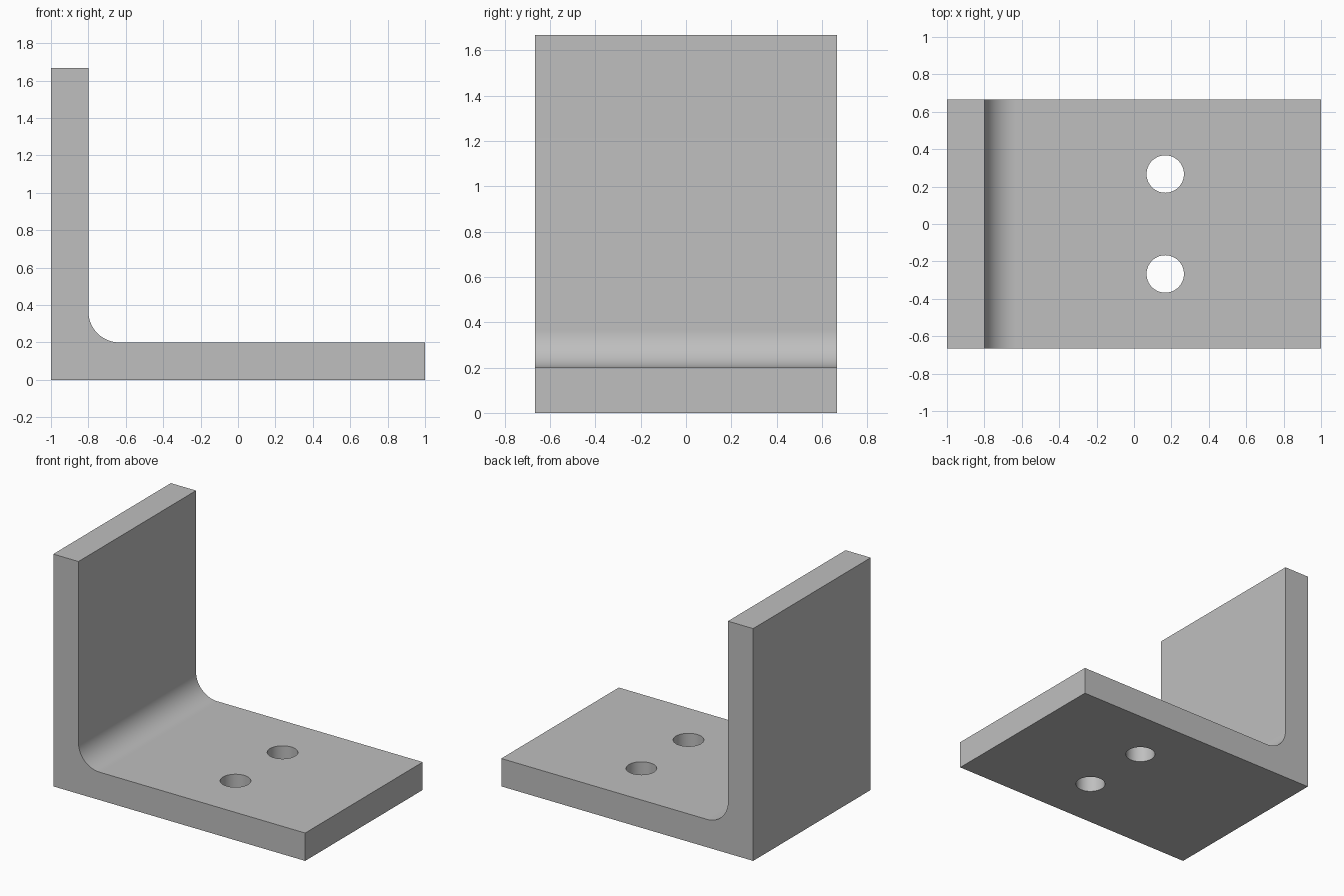
import bpy, bmesh, math
from mathutils import Matrix

cube = bpy.data.objects.get("Cube")
if cube:
    bpy.data.objects.remove(cube, do_unlink=True)

WIDTH, HEIGHT, THICK, FILLET = 1.333, 1.667, 0.2, 0.167
HOLE_RADIUS, HOLE_X, HOLE_Y = 0.1, 0.167, 0.267

# Single grey metal
metal = bpy.data.materials.new("grey metal")
metal.use_nodes = True
metal.diffuse_color = (0.52, 0.52, 0.52, 1)
metal.node_tree.nodes["Principled BSDF"].inputs["Base Color"].default_value = metal.diffuse_color


def make_object(name, bm):
    bmesh.ops.recalc_face_normals(bm, faces=bm.faces)
    mesh = bpy.data.meshes.new(name)
    bm.to_mesh(mesh)
    bm.free()
    mesh.materials.append(metal)
    obj = bpy.data.objects.new(name, mesh)
    bpy.context.collection.objects.link(obj)
    return obj


# L-shaped profile with a rounded inner corner, extruded along y
inner = -1 + THICK
cx, cz = inner + FILLET, THICK + FILLET
steps = 24
profile = [(-1, 0), (1, 0), (1, THICK)]
for i in range(steps + 1):
    a = -math.pi / 2 * (1 + i / steps)
    profile.append((cx + FILLET * math.cos(a), cz + FILLET * math.sin(a)))
profile += [(inner, HEIGHT), (-1, HEIGHT)]

bm = bmesh.new()
face = bm.faces.new([bm.verts.new((x, -WIDTH / 2, z)) for x, z in profile])
extruded = bmesh.ops.extrude_face_region(bm, geom=[face], use_keep_orig=True)
verts = [v for v in extruded["geom"] if isinstance(v, bmesh.types.BMVert)]
bmesh.ops.translate(bm, verts=verts, vec=(0, WIDTH, 0))
bracket = make_object("angle_bracket", bm)

# Two bolt holes through the base
bm = bmesh.new()
for side in (-1, 1):
    bmesh.ops.create_cone(bm, cap_ends=True, segments=64, radius1=HOLE_RADIUS,
                          radius2=HOLE_RADIUS, depth=THICK * 2,
                          matrix=Matrix.Translation((HOLE_X, side * HOLE_Y, THICK / 2)))
cutter = make_object("hole_cutter", bm)

cut = bracket.modifiers.new("bolt_holes", "BOOLEAN")
cut.object = cutter
cut.solver = "EXACT"
bpy.ops.object.select_all(action="DESELECT")
bracket.select_set(True)
bpy.context.view_layer.objects.active = bracket
bpy.ops.object.modifier_apply(modifier=cut.name)
bpy.data.objects.remove(cutter, do_unlink=True)

# Smooth the fillet and hole walls, keep the corners crisp
bpy.ops.object.shade_smooth_by_angle(angle=math.radians(30))
